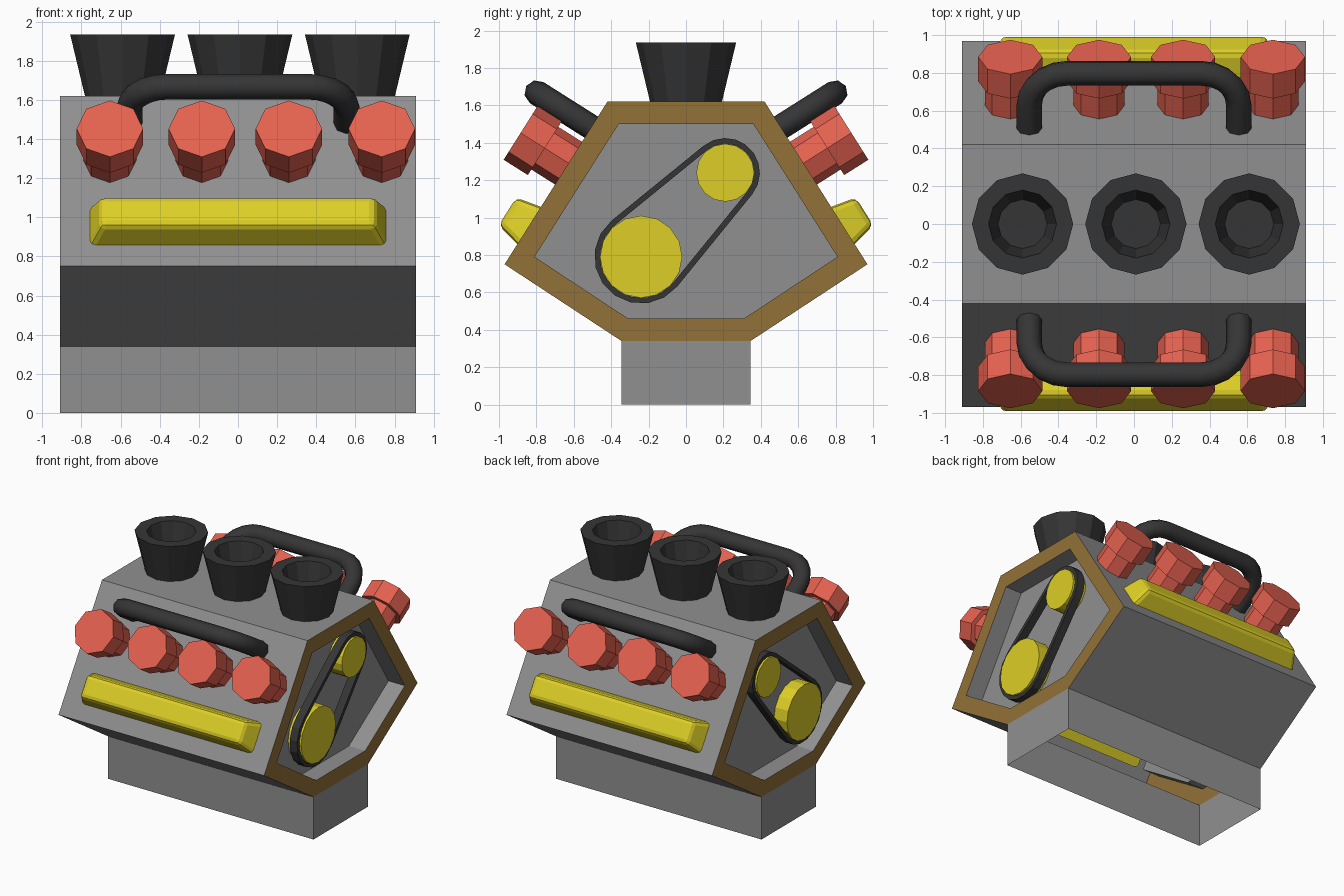
import bpy, bmesh, math
from mathutils import Matrix, Vector

if "Cube" in bpy.data.objects:
    bpy.data.objects.remove(bpy.data.objects["Cube"])


def material(name, rgb):
    m = bpy.data.materials.new(name)
    m.diffuse_color = (*rgb, 1)
    m.use_nodes = True
    m.node_tree.nodes["Principled BSDF"].inputs["Base Color"].default_value = m.diffuse_color
    return m


GRAY = material("gray metal", (0.28, 0.28, 0.28))
DARK = material("dark rubber", (0.036, 0.036, 0.036))
RED = material("red plug", (0.78, 0.12, 0.08))
YELLOW = material("yellow cover", (0.72, 0.62, 0.02))
BROWN = material("brown rim", (0.29, 0.165, 0.04))

HALF = 0.91          # half length of the block along x
NORMAL = Vector((0, -0.845, 0.534))
UP = Vector((0, 0.534, 0.845))
# Frame on the front sloped bank: x along, y up the slope, z outward
SLOPE = Matrix.Translation((0, -0.97, 0.75)) @ Matrix(
    ((1, 0, 0, 0), (0, UP.y, NORMAL.y, 0), (0, UP.z, NORMAL.z, 0), (0, 0, 0, 1)))


def finish(name, bm, mats, mirror=None):
    bmesh.ops.recalc_face_normals(bm, faces=bm.faces[:])
    me = bpy.data.meshes.new(name)
    bm.to_mesh(me)
    bm.free()
    ob = bpy.data.objects.new(name, me)
    bpy.context.collection.objects.link(ob)
    for m in mats:
        me.materials.append(m)
    if mirror is not None:
        mod = ob.modifiers.new("mirror", 'MIRROR')
        mod.use_axis = [i == mirror for i in range(3)]
    return ob


def bridge(bm, a, b, closed=True):
    n = len(a)
    return [bm.faces.new((a[i], a[(i + 1) % n], b[(i + 1) % n], b[i]))
            for i in range(n if closed else n - 1)]


def lathe(bm, profile, sides, matrix):
    """Revolve (radius, height) points round local z and cap both ends."""
    rings = [[bm.verts.new(matrix @ Vector((r * math.sin(math.tau * i / sides),
                                            r * math.cos(math.tau * i / sides), z)))
              for i in range(sides)] for r, z in profile]
    for a, b in zip(rings, rings[1:]):
        bridge(bm, a, b)
    bm.faces.new(rings[0])
    bm.faces.new(rings[-1])


# Engine block: hollow shell with open foot and recessed ends
shell = [(-.345, 0), (-.345, .34), (-.97, .75), (-.42, 1.62),
         (.42, 1.62), (.97, .75), (.345, .34), (.345, 0)]
inner = [(-.31, .46), (-.81, .79), (-.36, 1.50), (.36, 1.50), (.81, .79), (.31, .46)]
bm = bmesh.new()
ends = []
for s in (1, -1):
    outer = [bm.verts.new((s * HALF, y, z)) for y, z in shell]
    ends.append(outer)
    rim = [bm.verts.new((s * HALF, y, z)) for y, z in inner]
    back = [bm.verts.new((s * (HALF - .145), y, z)) for y, z in inner]
    bm.faces.new((outer[0], outer[1], outer[6], outer[7]))
    for f in bridge(bm, outer[1:7], rim):
        f.material_index = 1
    bridge(bm, rim, back)
    bm.faces.new(back)
bridge(bm, ends[0], ends[1], closed=False)
finish("engine_block", bm, [GRAY, BROWN])

# Pulleys in both end recesses
BIG, SMALL = (-.24, .79, .22), (.21, 1.24, .155)
bm = bmesh.new()
for y, z, r in (BIG, SMALL):
    lathe(bm, [(r, 0), (r, .115)], 16,
          Matrix.Translation((.765, y, z)) @ Matrix.Rotation(math.pi / 2, 4, 'Y'))
finish("pulleys", bm, [YELLOW], mirror=0)

# Drive belt wrapped round the pulleys along the outer tangents
dy, dz = SMALL[0] - BIG[0], SMALL[1] - BIG[1]
phi = math.atan2(dz, dy)
alpha = math.acos((BIG[2] - SMALL[2]) / math.hypot(dy, dz))
arcs = [(BIG, phi + alpha, phi + math.tau - alpha), (SMALL, phi - alpha, phi + alpha)]


def belt_ring(bm, x, extra):
    ring = []
    for (y, z, r), a0, a1 in arcs:
        for i in range(10):
            a = a0 + (a1 - a0) * i / 9
            ring.append(bm.verts.new((x, y + (r + extra) * math.cos(a),
                                      z + (r + extra) * math.sin(a))))
    return ring


bm = bmesh.new()
loops = [belt_ring(bm, x, e) for x, e in ((.80, 0), (.80, .03), (.865, .03), (.865, 0))]
for i in range(4):
    bridge(bm, loops[i], loops[(i + 1) % 4])
finish("drive_belt", bm, [DARK], mirror=0)

# Intake funnels along the top
bm = bmesh.new()
for x in (-.59, .01, .61):
    lathe(bm, [(.19, 0), (.268, .325), (.18, .325), (.13, .10)], 12,
          Matrix.Translation((x, 0, 1.61)))
finish("intake_funnels", bm, [DARK])

# Plugs: narrow stem and wide cap, four on each bank
bm = bmesh.new()
for x in (-.655, -.185, .26, .735):
    lathe(bm, [(.135, -.02), (.135, .15), (.17, .15), (.17, .303)], 8,
          SLOPE @ Matrix.Translation((x, .64, 0)))
finish("plugs", bm, [RED], mirror=1)

# Tapered bank covers with softened edges
bm = bmesh.new()
levels = []
for hx, u0, u1, n in ((.77, .12, .37, -.03), (.70, .16, .335, .138)):
    levels.append([bm.verts.new(SLOPE @ Vector(p)) for p in
                   ((-hx, u0, n), (hx, u0, n), (hx, u1, n), (-hx, u1, n))])
bridge(bm, *levels)
bm.faces.new(levels[0])
bm.faces.new(levels[1])
base = set(levels[0])
bmesh.ops.bevel(bm, geom=[e for e in bm.edges if not set(e.verts) <= base],
                offset=.03, segments=2, profile=.5, affect='EDGES')
finish("bank_covers", bm, [YELLOW], mirror=1)

# Bent pipes standing off each bank
R, HX, TOP, U = .2, .555, .345, .868
path = [(-HX, -.02)]
path += [(-HX + R - R * math.cos(a), TOP - R + R * math.sin(a))
         for a in (math.pi / 2 * i / 5 for i in range(6))]
path += [(-x, n) for x, n in reversed(path)]
cu = bpy.data.curves.new("pipes", 'CURVE')
cu.dimensions = '3D'
cu.bevel_depth = .067
cu.bevel_resolution = 2
cu.use_fill_caps = True
sp = cu.splines.new('POLY')
sp.points.add(len(path) - 1)
for p, (x, n) in zip(sp.points, path):
    p.co = (*(SLOPE @ Vector((x, U, n))), 1)
cu.materials.append(DARK)
pipe = bpy.data.objects.new("pipes", cu)
bpy.context.collection.objects.link(pipe)
bpy.context.view_layer.objects.active = pipe
pipe.select_set(True)
bpy.ops.object.convert(target='MESH')
pipe = bpy.context.view_layer.objects.active
bpy.ops.object.shade_smooth_by_angle(angle=math.radians(50))
mod = pipe.modifiers.new("mirror", 'MIRROR')
mod.use_axis = (False, True, False)
